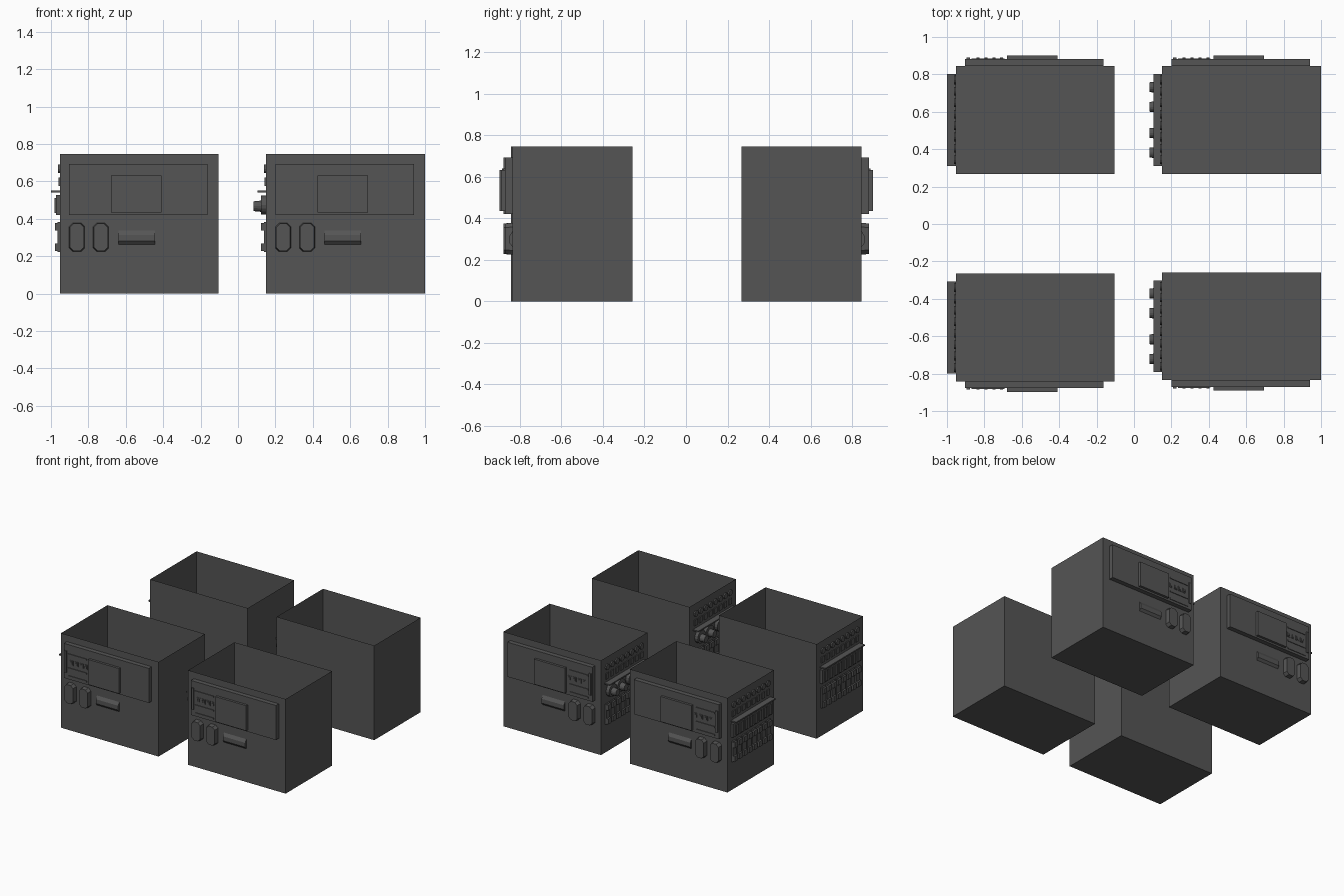
import bpy, bmesh, math
from mathutils import Vector
from mathutils.geometry import delaunay_2d_cdt

if "Cube" in bpy.data.objects:
    bpy.data.objects.remove(bpy.data.objects["Cube"])

W, D, H = 0.85, 0.577, 0.745   # cabinet width, depth, height

mat = bpy.data.materials.new("dark_grey")
mat.diffuse_color = (0.09, 0.09, 0.09, 1)
mat.use_nodes = True
mat.node_tree.nodes["Principled BSDF"].inputs["Base Color"].default_value = mat.diffuse_color


def rect(u0, u1, v0, v1, c=0.0):
    """Rectangle outline, with optional cut corners."""
    if not c:
        return [(u0, v0), (u1, v0), (u1, v1), (u0, v1)]
    return [(u0 + c, v0), (u1 - c, v0), (u1, v0 + c), (u1, v1 - c),
            (u1 - c, v1), (u0 + c, v1), (u0, v1 - c), (u0, v0 + c)]


def disc(u, v, r, n=16):
    return [(u + r * math.cos(2 * math.pi * i / n), v + r * math.sin(2 * math.pi * i / n))
            for i in range(n)]


def raised(base, h, kids=(), cap=None):
    return base, cap or base, h, kids


def emboss(bm, place, outline, features, d):
    """Fill an outline, leaving holes for features that are pulled outwards."""
    pts, edges = [], []
    for loop in [outline] + [f[0] for f in features]:
        s, n = len(pts), len(loop)
        pts += [Vector(p) for p in loop]
        edges += [(s + i, s + (i + 1) % n) for i in range(n)]
    vs, _, fs, *_ = delaunay_2d_cdt(pts, edges, [], 2, 1e-6)
    bv = [bm.verts.new(place(p[0], p[1], d)) for p in vs]
    for f in fs:
        bm.faces.new([bv[i] for i in f])
    for base, cap, h, kids in features:
        n = len(base)
        lo = [bm.verts.new(place(*p, d)) for p in base]
        hi = [bm.verts.new(place(*p, d + h)) for p in cap]
        for i in range(n):
            j = (i + 1) % n
            bm.faces.new((lo[i], lo[j], hi[j], hi[i]))
        emboss(bm, place, cap, kids, d + h)


def front_features():
    # control panel: screen, slim bars, four buttons
    kids = [raised(rect(0.275, 0.545, 0.434, 0.632), 0.019),
            raised(rect(0.058, 0.076, 0.47, 0.64), 0.008)]
    kids += [raised(rect(0.085, 0.25, z, z + 0.012), 0.005) for z in (0.438, 0.500, 0.610)]
    kids += [raised(rect(u, u + 0.03, 0.538, 0.574), 0.003,
                    [raised(rect(u + 0.007, u + 0.023, 0.546, 0.566), 0.005)])
             for u in (0.103, 0.146, 0.189, 0.23)]
    out = [raised(rect(0.05, 0.79, 0.42, 0.692), 0.036, kids)]
    # two cut-corner covers
    out += [raised(rect(u, u + 0.083, 0.224, 0.378, 0.02), 0.036,
                   cap=rect(u + 0.004, u + 0.079, 0.228, 0.374, 0.02)) for u in (0.05, 0.178)]
    # handle
    out.append(raised(rect(0.313, 0.508, 0.262, 0.338), 0.015,
                      cap=rect(0.313, 0.508, 0.28, 0.314)))
    return out


def side_features(knobs):
    out = []
    # top row: round buttons over small switches
    for i in range(8):
        u = D / 2 + (i - 3.5) * 0.061
        out.append(raised(disc(u, 0.667, 0.023, 12), 0.01))
        out.append(raised(rect(u - 0.018, u + 0.018, 0.575, 0.62), 0.007))
    # shelf
    out.append(raised(rect(0.043, 0.534, 0.541, 0.551), 0.047))
    # middle row: knobs or sliders
    if knobs:
        for o in (-0.175, -0.07, 0.07, 0.175):
            u = D / 2 + o
            out.append(raised(disc(u, 0.474, 0.05), 0.027,
                              [raised(disc(u, 0.467, 0.03), 0.041,
                                      cap=disc(u, 0.467, 0.026))]))
    else:
        sliders = [raised(rect(u - 0.016, u + 0.016, 0.432, 0.512), 0.009)
                   for u in (D / 2 + (i - 3.5) * 0.058 for i in range(8))]
        out.append(raised(rect(0.043, 0.534, 0.42, 0.527), 0.02, sliders))
    # bottom row: rockers with raised ends
    for i in range(8):
        u = D / 2 + (i - 3.5) * 0.061
        ends = [raised(rect(u - 0.02, u + 0.02, z, z + 0.042), 0.015) for z in (0.227, 0.336)]
        out.append(raised(rect(u - 0.024, u + 0.024, 0.223, 0.382), 0.011, ends))
    return out


def cabinet(name, x0, y_out, sy, knobs):
    """Open-topped box; the panel wall is at y_out, the inside runs towards y = 0."""
    bm = bmesh.new()

    def front(u, v, d):
        return (x0 + u, sy * (y_out + d), v)

    def side(u, v, d):
        return (x0 - d, sy * (y_out - u), v)

    emboss(bm, front, rect(0, W, 0, H), front_features(), 0)
    emboss(bm, side, rect(0, D, 0, H), side_features(knobs), 0)
    # plain inner wall, right wall and floor
    emboss(bm, front, rect(0, W, 0, H), [], -D)
    emboss(bm, side, rect(0, D, 0, H), [], -W)
    bm.faces.new([bm.verts.new(front(u, 0, -d)) for u, d in rect(0, W, 0, D)])
    bmesh.ops.remove_doubles(bm, verts=bm.verts, dist=1e-5)
    bmesh.ops.recalc_face_normals(bm, faces=bm.faces)
    me = bpy.data.meshes.new(name)
    bm.to_mesh(me)
    bm.free()
    me.materials.append(mat)
    bpy.context.collection.objects.link(bpy.data.objects.new(name, me))


cabinet("cabinet_front_left", -0.953, 0.842, -1, False)
cabinet("cabinet_front_right", 0.15, 0.835, -1, True)
cabinet("cabinet_back_left", -0.953, 0.845, 1, False)
cabinet("cabinet_back_right", 0.15, 0.845, 1, True)
